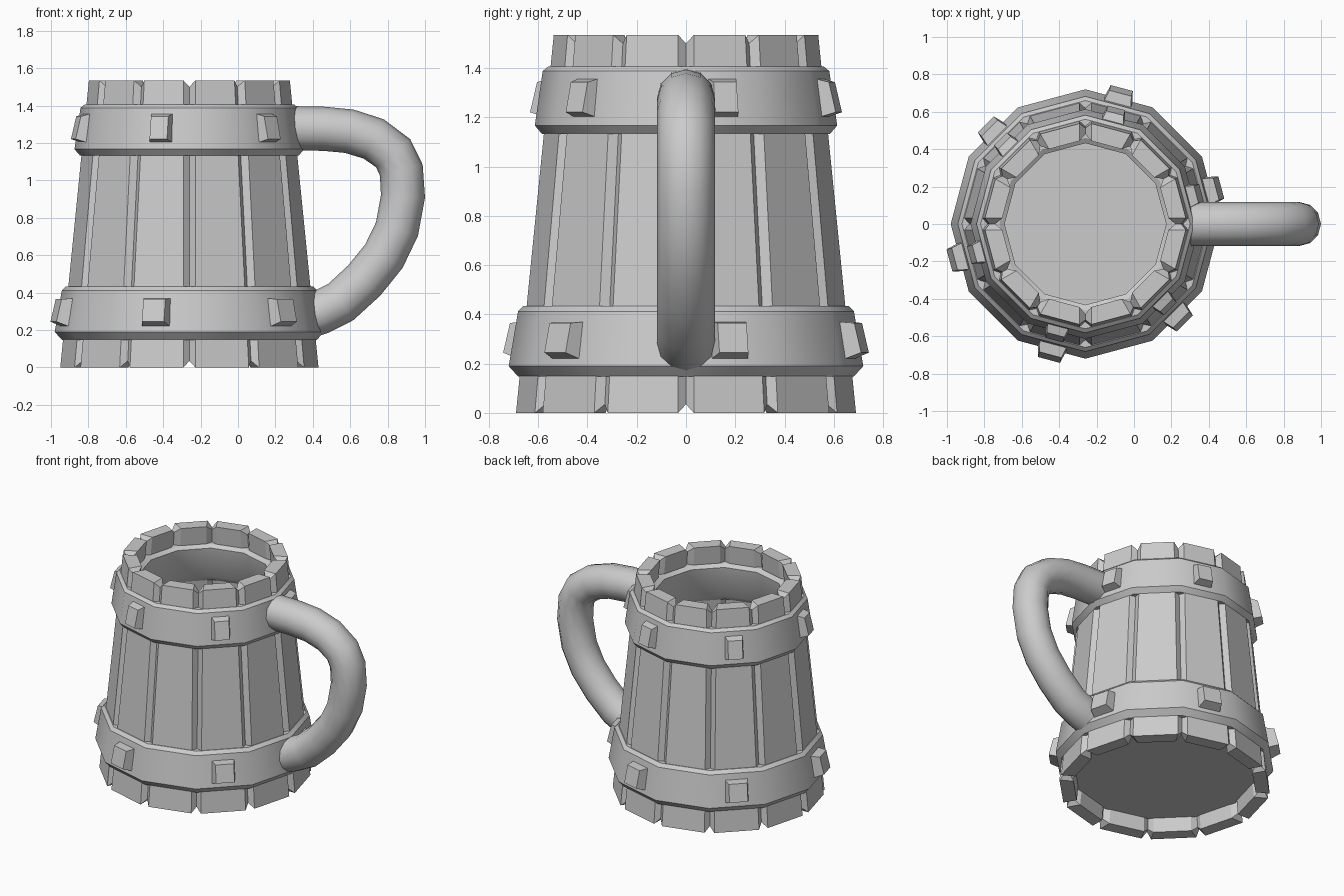
import bpy, bmesh
from math import sin, cos, tan, radians, pi
from mathutils import Vector

if "Cube" in bpy.data.objects:
    bpy.data.objects.remove(bpy.data.objects["Cube"])

CX = -0.26          # mug axis position on x
N = 12              # sides of the mug


def pos(angle, r, t, z):
    """Radial distance r, tangential offset t and height z around the mug axis."""
    return Vector((CX + r * cos(angle) - t * sin(angle), r * sin(angle) + t * cos(angle), z))


def loft(name, rings, closed=False, smooth=False):
    """Join equal rings of points with quads; cap the ends or close the loop."""
    bm = bmesh.new()
    vr = [[bm.verts.new(p) for p in ring] for ring in rings]
    n = len(vr[0])
    for i in range(len(vr) if closed else len(vr) - 1):
        a, b = vr[i], vr[(i + 1) % len(vr)]
        for j in range(n):
            k = (j + 1) % n
            bm.faces.new((a[j], a[k], b[k], b[j]))
    if not closed:
        bm.faces.new(vr[0])
        bm.faces.new(vr[-1])
    bmesh.ops.recalc_face_normals(bm, faces=bm.faces)
    me = bpy.data.meshes.new(name)
    bm.to_mesh(me)
    bm.free()
    ob = bpy.data.objects.new(name, me)
    bpy.context.collection.objects.link(ob)
    if smooth:
        bpy.ops.object.select_all(action='DESELECT')
        ob.select_set(True)
        bpy.context.view_layer.objects.active = ob
        bpy.ops.object.shade_smooth_by_angle(angle=radians(32))
    return ob


# staves: tapered planks with bevelled sides that meet their neighbours
H, THICK, INSET, T15 = 1.535, 0.09, 0.035, tan(pi / N)


def apothem(z):
    return 0.675 + (0.527 - 0.675) * z / H


def stave_ring(angle, side, z_in, r_in, gap):
    ring = []
    for z, outer in ((z_in, 1), (H - z_in, 1), (H - z_in, 0), (z_in, 0)):
        r = apothem(z) - r_in if outer else apothem(z) - THICK + r_in * 0.7
        ring.append(pos(angle, r, side * (r * T15 - gap), z))
    return ring


for i in range(N):
    a = (i + 0.5) * 2 * pi / N
    loft("stave_%02d" % (i + 1), [
        stave_ring(a, -1, INSET, INSET, 0),
        stave_ring(a, -1, 0, 0, 0.033),
        stave_ring(a, 1, 0, 0, 0.033),
        stave_ring(a, 1, INSET, INSET, 0)])


# bands: chamfered rings around the staves, profile as (radius, z)
def band(name, profile):
    rings = [[pos(i * 2 * pi / N, r, 0, z) for r, z in profile] for i in range(N)]
    loft(name, rings, closed=True, smooth=True)


band("lower_band", [(0.682, 0.148), (0.72, 0.19), (0.682, 0.412), (0.66, 0.434),
                    (0.565, 0.434), (0.54, 0.412), (0.575, 0.19), (0.60, 0.148)])
band("upper_band", [(0.585, 1.133), (0.614, 1.167), (0.582, 1.388), (0.56, 1.406),
                    (0.46, 1.406), (0.432, 1.388), (0.465, 1.167), (0.49, 1.133)])

# floor: disc recessed inside the staves
loft("floor", [[pos(i * 2 * pi / N, 0.60, 0, z) for i in range(N)] for z in (0.10, 0.13)])


# studs: tapered blocks leaning with the band
def studs(name, z, r_base, r_top, w, h, lean, taper, shift):
    for i in range(6):
        a = radians(15 + 60 * i)
        rings = []
        for r, s, zc in ((r_base, 1.0, z), (r_top, taper, z + shift)):
            rings.append([pos(a, r - v * h * s * lean, u * w * s, zc + v * h * s)
                          for u, v in ((-.5, -.5), (.5, -.5), (.5, .5), (-.5, .5))])
        loft("%s_%d" % (name, i + 1), rings)


studs("lower_stud", 0.293, 0.655, 0.738, 0.16, 0.158, 0.24, 0.76, 0.012)
studs("upper_stud", 1.282, 0.553, 0.628, 0.13, 0.165, 0.24, 0.74, 0.0)

# handle: round tube along a bent path in the xz plane
path = [(0.25, 1.28), (0.46, 1.276), (0.595, 1.263), (0.725, 1.222), (0.83, 1.145),
        (0.873, 1.055), (0.882, 0.915), (0.85, 0.74), (0.78, 0.595), (0.675, 0.465),
        (0.55, 0.35), (0.44, 0.295), (0.33, 0.26)]
cu = bpy.data.curves.new("handle", 'CURVE')
cu.dimensions = '3D'
cu.bevel_depth = 0.118
cu.bevel_resolution = 4
cu.use_fill_caps = True
sp = cu.splines.new('POLY')
sp.points.add(len(path) - 1)
for p, (x, z) in zip(sp.points, path):
    p.co = (x, 0, z, 1)
sp.use_smooth = True
bpy.context.collection.objects.link(bpy.data.objects.new("handle", cu))
